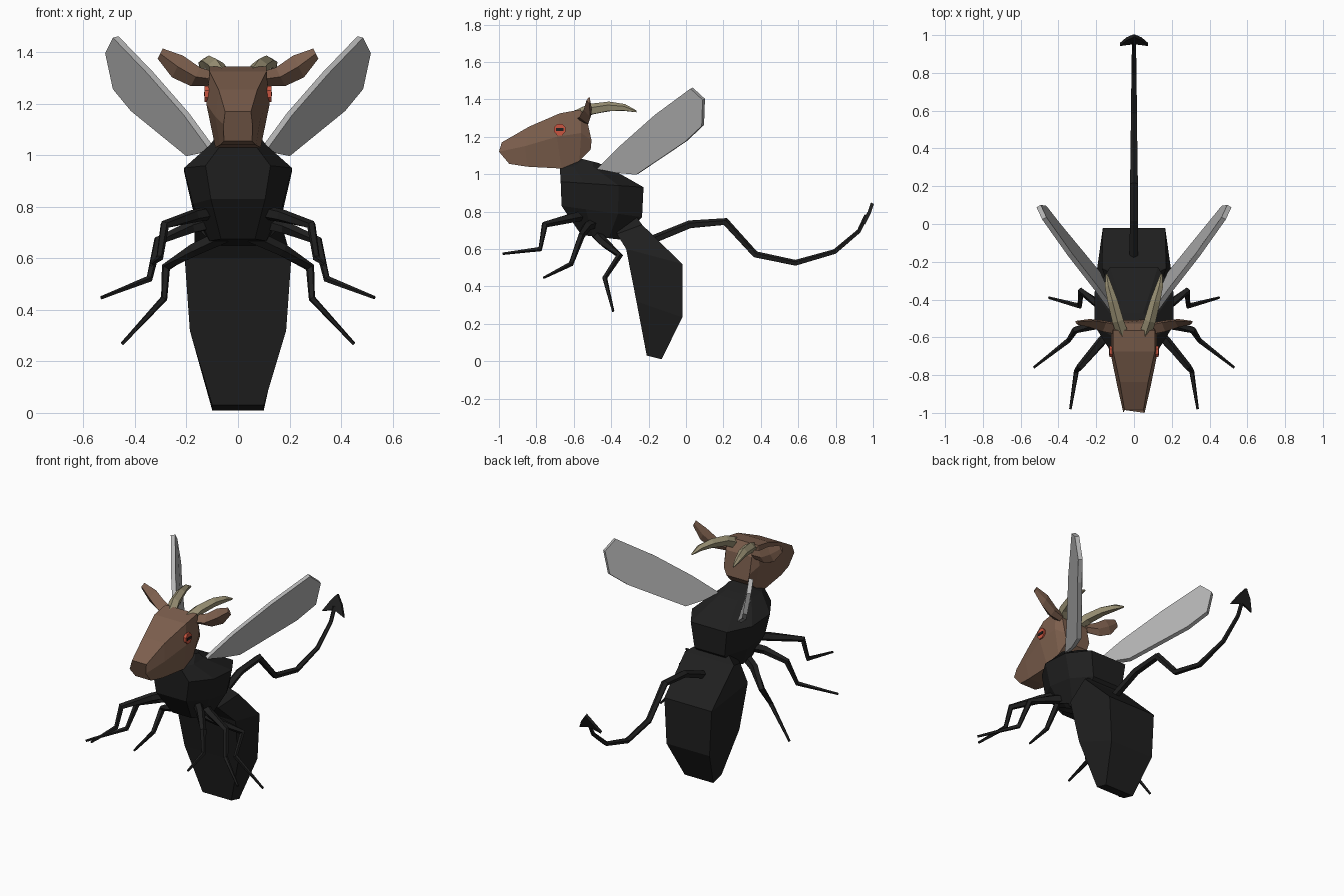
import bpy, bmesh, math
from mathutils import Vector


def material(name, rgb):
    m = bpy.data.materials.new(name)
    m.diffuse_color = (*rgb, 1)
    return m


BLACK = material("black", (0.014, 0.014, 0.014))
BROWN = material("brown", (0.205, 0.115, 0.075))
HORN = material("horn", (0.33, 0.29, 0.18))
GREY = material("wing grey", (0.46, 0.46, 0.46))
RED = material("eye red", (0.58, 0.09, 0.05))


def loft(name, rings, mat):
    """Skin a list of equal-length point rings and cap both ends."""
    bm = bmesh.new()
    vs = [[bm.verts.new(p) for p in r] for r in rings]
    n = len(vs[0])
    for a, b in zip(vs, vs[1:]):
        for i in range(n):
            j = (i + 1) % n
            bm.faces.new((a[i], a[j], b[j], b[i]))
    bm.faces.new(vs[0])
    bm.faces.new(vs[-1])
    bmesh.ops.recalc_face_normals(bm, faces=bm.faces)
    me = bpy.data.meshes.new(name)
    bm.to_mesh(me)
    bm.free()
    me.materials.append(mat)
    ob = bpy.data.objects.new(name, me)
    bpy.context.collection.objects.link(ob)
    return ob


def tube(name, path, radii, mat, sides=5):
    """Tapered tube along a polyline."""
    pts = [Vector(p) for p in path]
    rings = []
    for i, p in enumerate(pts):
        d = (pts[min(i + 1, len(pts) - 1)] - pts[max(i - 1, 0)]).normalized()
        u = d.cross(Vector((1, 0, 0.05))).normalized()
        v = d.cross(u)
        rings.append([p + radii[i] * (u * math.cos(t) + v * math.sin(t))
                      for t in (math.tau * (k + 0.5) / sides for k in range(sides))])
    return loft(name, rings, mat)


def plate(name, outline, thick, mat):
    """Flat part: an outline thickened along its average normal."""
    pts = [Vector(p) for p in outline]
    n = Vector()
    for a, b in zip(pts, pts[1:] + pts[:1]):
        n += a.cross(b)
    n = n.normalized() * thick / 2
    return loft(name, [[p - n for p in pts], [p + n for p in pts]], mat)


def flip(points, s):
    return [(x * s, y, z) for x, y, z in points]


# Thorax: chamfered rings, (front y, front z, back y, back z, half width)
def body_ring(yf, zf, yb, zb, w, front=0.6, back=0.6):
    def at(t, x):
        return (x, yf + (yb - yf) * t, zf + (zb - zf) * t)
    half = [at(0, w * front), at(0.3, w), at(0.7, w), at(1, w * back)]
    return half + [(-x, y, z) for x, y, z in reversed(half)]


loft("thorax", [body_ring(*r) for r in (
    (-0.56, 0.675, -0.35, 0.65, 0.11),
    (-0.665, 0.83, -0.235, 0.77, 0.175),
    (-0.67, 0.96, -0.227, 0.93, 0.21),
    (-0.675, 1.04, -0.42, 1.04, 0.11),
    (-0.57, 1.085, -0.47, 1.06, 0.08))], BLACK)

# Abdomen: four-sided rings, wider in front than behind
loft("abdomen", [
    [(-wf, yf, zf), (wf, yf, zf), (wb, yb, zb), (-wb, yb, zb)]
    for yf, zf, wf, yb, zb, wb in (
        (-0.21, 0.03, 0.10, -0.13, 0.01, 0.10),
        (-0.265, 0.32, 0.187, -0.02, 0.235, 0.15),
        (-0.32, 0.60, 0.207, -0.02, 0.52, 0.165),
        (-0.37, 0.68, 0.12, -0.235, 0.73, 0.17),
        (-0.36, 0.74, 0.08, -0.27, 0.78, 0.10))], BLACK)

# Head: six-sided rings from muzzle to nape, (y, z, half width) at top, middle, bottom
head = []
for top, mid, bot in (
        ((-0.985, 1.17, 0.05), (-1.0, 1.12, 0.056), (-0.945, 1.055, 0.055)),
        ((-0.837, 1.255, 0.075), (-0.86, 1.15, 0.088), (-0.85, 1.04, 0.07)),
        ((-0.675, 1.325, 0.11), (-0.69, 1.2, 0.123), (-0.665, 1.03, 0.088)),
        ((-0.565, 1.345, 0.11), (-0.56, 1.22, 0.12), (-0.57, 1.07, 0.085)),
        ((-0.527, 1.28, 0.09), (-0.505, 1.18, 0.09), (-0.51, 1.13, 0.075))):
    half = [(w, y, z) for y, z, w in (top, mid, bot)]
    head.append(half + flip(reversed(half), -1))
loft("head", head, BROWN)

# Tail with a barbed tip
tube("tail", [(0, -0.2, 0.64), (0, 0.02, 0.73), (0, 0.21, 0.745), (0, 0.37, 0.57), (0, 0.585, 0.525),
              (0, 0.795, 0.585), (0, 0.925, 0.695), (0, 0.965, 0.78)],
     [0.024, 0.023, 0.022, 0.019, 0.017, 0.014, 0.012, 0.012], BLACK)
plate("tail_barb", [(0, 0.997, 0.845), (0.04, 0.98, 0.795), (0.075, 0.95, 0.735), (0, 0.96, 0.76),
                    (-0.075, 0.95, 0.735), (-0.04, 0.98, 0.795)], 0.018, BLACK)

LEGS = {
    "front_leg": [(0.05, -0.5, 0.79), (0.17, -0.62, 0.765), (0.285, -0.755, 0.73),
                  (0.305, -0.78, 0.6), (0.337, -0.98, 0.575)],
    "middle_leg": [(0.05, -0.46, 0.75), (0.18, -0.53, 0.72), (0.31, -0.56, 0.67),
                   (0.345, -0.615, 0.52), (0.53, -0.76, 0.447)],
    "rear_leg": [(0.05, -0.49, 0.69), (0.17, -0.44, 0.635), (0.28, -0.355, 0.565),
                 (0.287, -0.435, 0.445), (0.45, -0.39, 0.268)],
}
WING = [(0.105, -0.47, 1.03), (0.14, -0.37, 1.01), (0.19, -0.26, 1.0), (0.405, 0.0, 1.175),
        (0.475, 0.09, 1.26), (0.505, 0.095, 1.4), (0.475, 0.03, 1.46), (0.34, -0.16, 1.32),
        (0.2, -0.34, 1.16)]

for side, s in (("right", 1), ("left", -1)):
    for name, path in LEGS.items():
        tube(f"{side}_{name}", flip(path, s), [0.03, 0.026, 0.019, 0.014, 0.007], BLACK)
    plate(f"{side}_wing", flip(WING, s), 0.026, GREY)

    # Horn sweeping backwards
    tube(f"{side}_horn", flip([(0.06, -0.58, 1.31), (0.085, -0.51, 1.345), (0.112, -0.41, 1.36),
                               (0.135, -0.33, 1.355), (0.145, -0.265, 1.335)], s),
         [0.034, 0.032, 0.028, 0.02, 0.005], HORN)

    # Ear: rings of (x, y, z, half height, half thickness), leaning outwards
    ear = []
    for x, y, z, h, t in ((0.09, -0.555, 1.295, 0.028, 0.03), (0.165, -0.54, 1.305, 0.04, 0.03),
                          (0.235, -0.525, 1.345, 0.047, 0.022), (0.302, -0.522, 1.395, 0.022, 0.01)):
        dx, dz = -0.45 * h, 0.9 * h
        ear.append(flip([(x + dx, y + t * 0.6, z + dz), (x, y - t, z), (x - dx, y + t * 0.6, z - dz),
                         (x, y + t, z)], s))
    loft(f"{side}_ear", ear, BROWN)

    # Eye: eight-sided disc with a slit pupil plate
    disc = [(-0.675 + 0.032 * math.cos(a), 1.238 + 0.034 * math.sin(a))
            for a in (math.tau * (k + 0.5) / 8 for k in range(8))]
    loft(f"{side}_eye", [[(s * x, y, z) for y, z in disc] for x in (0.09, 0.13)], RED)
    slit = [(-0.695, 1.23), (-0.655, 1.23), (-0.655, 1.246), (-0.695, 1.246)]
    loft(f"{side}_pupil", [[(s * x, y, z) for y, z in slit] for x in (0.128, 0.133)], BLACK)
